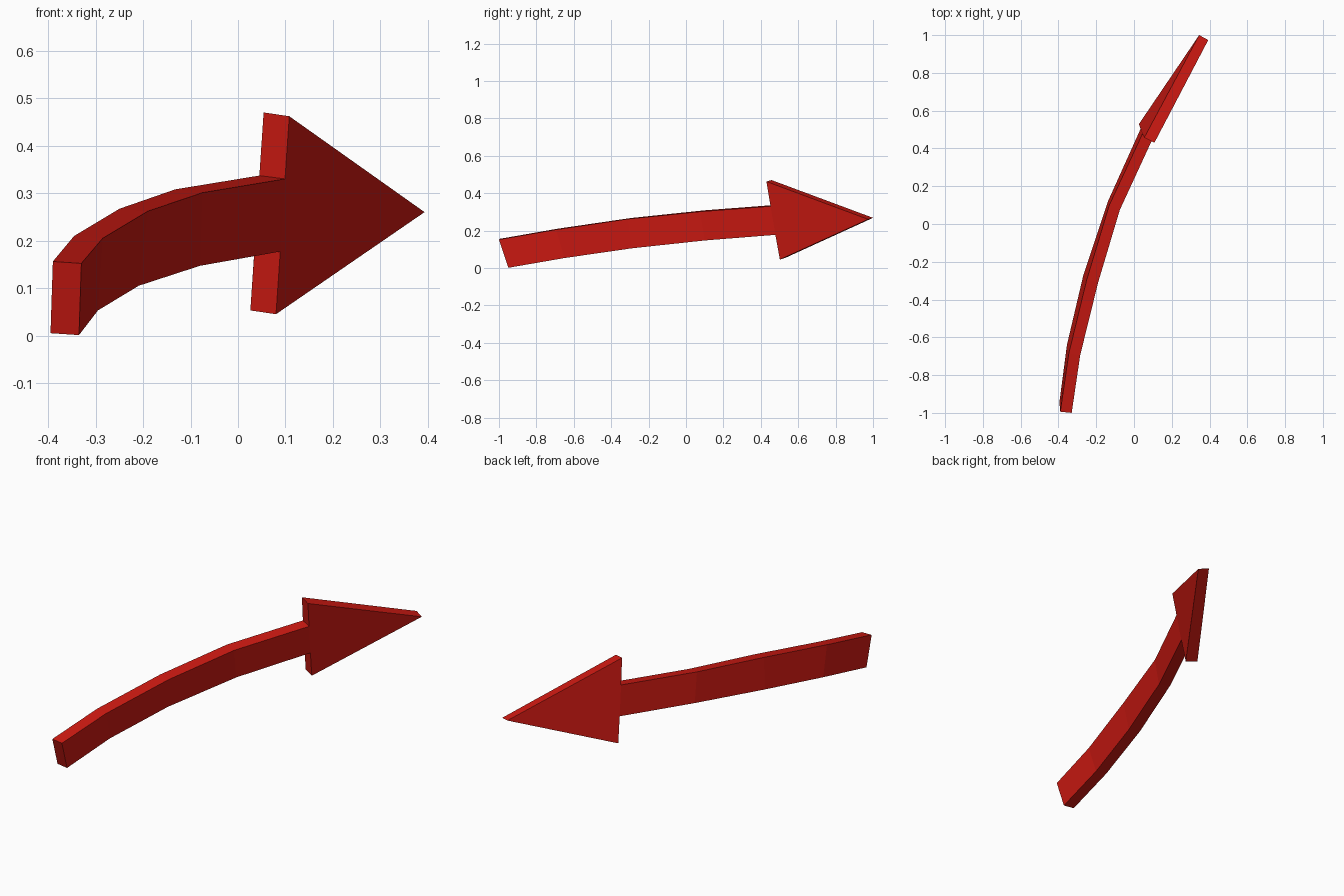
import bpy
import bmesh
from mathutils import Vector

if "Cube" in bpy.data.objects:
    bpy.data.objects.remove(bpy.data.objects["Cube"])

# outline of the outer (+x) side: each station is (top point, bottom point, offset to inner side)
shaft = [
    ((-0.330, -1.000, 0.152), (-0.335, -0.950, 0.001), (-0.060, 0.006, 0.004)),
    ((-0.285, -0.695, 0.205), (-0.295, -0.650, 0.053), (-0.060, 0.010, 0.005)),
    ((-0.190, -0.310, 0.262), (-0.209, -0.290, 0.105), (-0.060, 0.016, 0.005)),
    ((-0.075, 0.075, 0.301), (-0.080, 0.100, 0.147), (-0.057, 0.022, 0.007)),
    ((0.099, 0.452, 0.330), (0.089, 0.478, 0.177), (-0.054, 0.026, 0.007)),
]
barb_top = (0.108, 0.430, 0.462)
barb_bottom = (0.080, 0.502, 0.045)
tip = (0.393, 0.974, 0.260)
head_offset = Vector((-0.054, 0.027, 0.008))
tip_offset = Vector((-0.048, 0.026, 0.008))

mat = bpy.data.materials.new("red")
mat.diffuse_color = (0.62, 0.01, 0.006, 1)
mat.use_nodes = True
mat.node_tree.nodes["Principled BSDF"].inputs["Base Color"].default_value = mat.diffuse_color

bm = bmesh.new()


def pair(p, off):
    """Vertex on the outer side and its partner on the inner side."""
    return bm.verts.new(p), bm.verts.new(Vector(p) + Vector(off))


def wall(a, b):
    """Thin face joining two outer/inner pairs."""
    bm.faces.new((a[0], b[0], b[1], a[1]))


tops = [pair(t, o) for t, b, o in shaft]
bottoms = [pair(b, o) for t, b, o in shaft]
head_top = pair(barb_top, head_offset)
head_bottom = pair(barb_bottom, head_offset)
head_tip = pair(tip, tip_offset)

# curved shaft
wall(tops[0], bottoms[0])
for i in range(len(shaft) - 1):
    wall(tops[i], tops[i + 1])
    wall(bottoms[i], bottoms[i + 1])
    for s in (0, 1):
        bm.faces.new((tops[i][s], tops[i + 1][s], bottoms[i + 1][s], bottoms[i][s]))

# triangular head, flush with the shaft
wall(tops[-1], head_top)
wall(head_top, head_tip)
wall(head_tip, head_bottom)
wall(head_bottom, bottoms[-1])
for s in (0, 1):
    bm.faces.new((tops[-1][s], head_top[s], head_tip[s], head_bottom[s], bottoms[-1][s]))

bmesh.ops.recalc_face_normals(bm, faces=bm.faces)
mesh = bpy.data.meshes.new("curved_arrow")
bm.to_mesh(mesh)
bm.free()
mesh.materials.append(mat)
arrow = bpy.data.objects.new("curved_arrow", mesh)
bpy.context.collection.objects.link(arrow)
